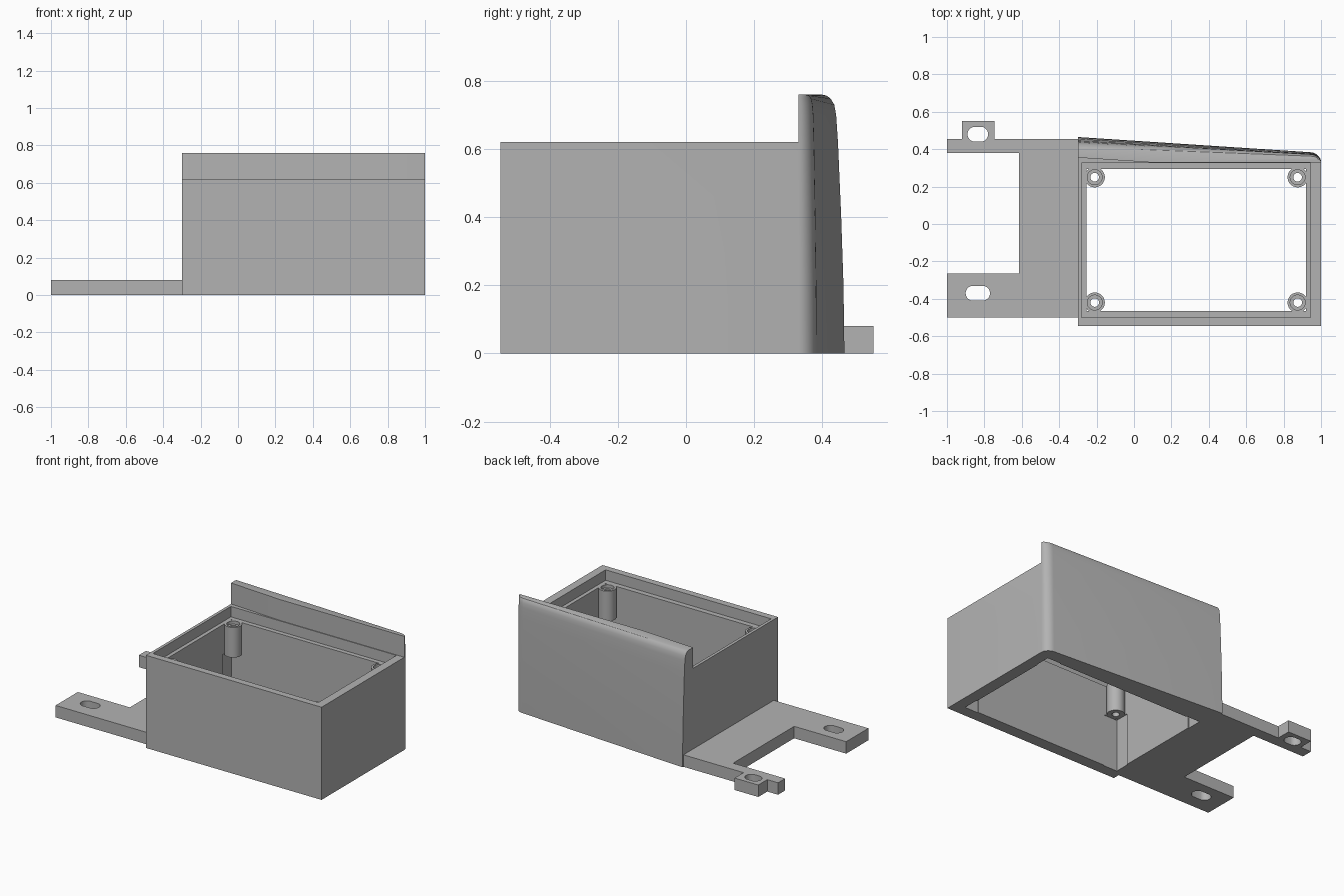
import bpy, bmesh, math

cube = bpy.data.objects.get("Cube")
if cube:
    bpy.data.objects.remove(cube, do_unlink=True)

grey = bpy.data.materials.new("plain grey")
grey.use_nodes = True
grey.diffuse_color = (0.45, 0.45, 0.45, 1)
grey.node_tree.nodes["Principled BSDF"].inputs["Base Color"].default_value = (0.45, 0.45, 0.45, 1)


def loft(name, rings):
    """Solid through a stack of equal-length rings, capped at both ends."""
    bm = bmesh.new()
    rows = [[bm.verts.new(p) for p in ring] for ring in rings]
    n = len(rows[0])
    for low, high in zip(rows, rows[1:]):
        for i in range(n):
            j = (i + 1) % n
            bm.faces.new((low[i], low[j], high[j], high[i]))
    bm.faces.new(rows[0][::-1])
    bm.faces.new(rows[-1])
    bmesh.ops.recalc_face_normals(bm, faces=bm.faces)
    mesh = bpy.data.meshes.new(name)
    bm.to_mesh(mesh)
    bm.free()
    mesh.materials.append(grey)
    obj = bpy.data.objects.new(name, mesh)
    bpy.context.collection.objects.link(obj)
    return obj


def prism(name, outline, z0, z1):
    return loft(name, [[(x, y, z) for x, y in outline] for z in (z0, z1)])


def block(name, x0, x1, y0, y1, z0, z1):
    return prism(name, [(x0, y0), (x1, y0), (x1, y1), (x0, y1)], z0, z1)


def slot(name, x, y, radius, half, z0, z1, n=32):
    """Upright cylinder, stretched along x into a slot when half > 0."""
    pts = []
    for i in range(n):
        a = 2 * math.pi * (i + 0.5) / n
        side = half if math.cos(a) > 0 else -half
        pts.append((x + side + radius * math.cos(a), y + radius * math.sin(a)))
    return prism(name, pts, z0, z1)


def combine(target, other, operation):
    mod = target.modifiers.new(operation.lower(), 'BOOLEAN')
    mod.operation = operation
    mod.solver = 'EXACT'
    mod.object = other
    bpy.context.view_layer.objects.active = target
    bpy.ops.object.modifier_apply(modifier=mod.name)
    bpy.data.objects.remove(other, do_unlink=True)


def smooth(obj):
    bpy.ops.object.select_all(action='DESELECT')
    obj.select_set(True)
    bpy.context.view_layer.objects.active = obj
    bpy.ops.object.shade_smooth_by_angle(angle=math.radians(30))


LEFT, RIGHT, FRONT, BACK = -0.30, 1.0, -0.545, 0.33
RIM, LEDGE, LIP = 0.62, 0.55, 0.76

# Tapered back panel with rounded end and rolled top edge
plan = [(LEFT, 1), (0.945, 1)]
for i in range(1, 8):
    a = math.pi / 2 * i / 8
    plan.append((0.945 + 0.055 * math.sin(a), math.cos(a)))
levels = [(0, 1), (0.2, 0.98), (0.4, 0.93), (RIM, 0.86), (0.70, 0.82),
          (0.73, 0.78), (0.748, 0.70), (0.757, 0.61), (LIP, 0.5)]
rings = []
for z, swell in levels:
    ring = [(x, BACK + t * swell * (0.135 - 0.085 * (x - LEFT) / 1.3), z) for x, t in plan]
    rings.append(ring + [(RIGHT, BACK, z), (LEFT, BACK, z)])
panel = loft("back_panel", rings)
combine(panel, prism("lip_cutter", [(LEFT - 0.02, 0.3563), (LEFT - 0.02, 0.31), (0.38, 0.31),
                                    (0.08, BACK)], RIM, 1), 'DIFFERENCE')

# Box shell: through opening, lid recess and corner pockets
housing = block("housing", LEFT, RIGHT, FRONT, BACK, 0, RIM)
combine(housing, panel, 'UNION')
combine(housing, block("opening", -0.255, 0.92, -0.465, 0.295, -1, 1), 'DIFFERENCE')
combine(housing, block("recess", -0.28, 0.945, -0.50, 0.325, LEDGE, RIM + 0.05), 'DIFFERENCE')

posts = [(x, y) for x in (-0.21, 0.875) for y in (-0.42, 0.25)]
for x, y in posts:
    combine(housing, block("pocket", x - 0.05, x + 0.05, y - 0.05, y + 0.05, -1, 0.35),
            'DIFFERENCE')
smooth(housing)

# Screw posts in the corners
for i, (x, y) in enumerate(posts):
    post = slot(f"screw_post_{i + 1}", x, y, 0.054, 0, 0.35, LEDGE + 0.001)
    combine(post, slot("screw_hole", x, y, 0.023, 0, 0, 1), 'DIFFERENCE')
    combine(post, slot("counterbore", x, y, 0.04, 0, LEDGE - 0.02, 1), 'DIFFERENCE')
    smooth(post)

# Flat mounting bracket with two arms, a tab and slotted holes
bracket = prism("mounting_bracket", [
    (LEFT, -0.50), (LEFT, 0.455), (-0.745, 0.455), (-0.745, 0.55), (-0.92, 0.55),
    (-0.92, 0.455), (-1, 0.455), (-1, 0.38), (-0.615, 0.38), (-0.615, -0.265),
    (-1, -0.265), (-1, -0.50)], 0, 0.08)
combine(bracket, slot("back_slot", -0.835, 0.48, 0.04, 0.015, -1, 1), 'DIFFERENCE')
combine(bracket, slot("front_slot", -0.835, -0.37, 0.04, 0.025, -1, 1), 'DIFFERENCE')
smooth(bracket)
